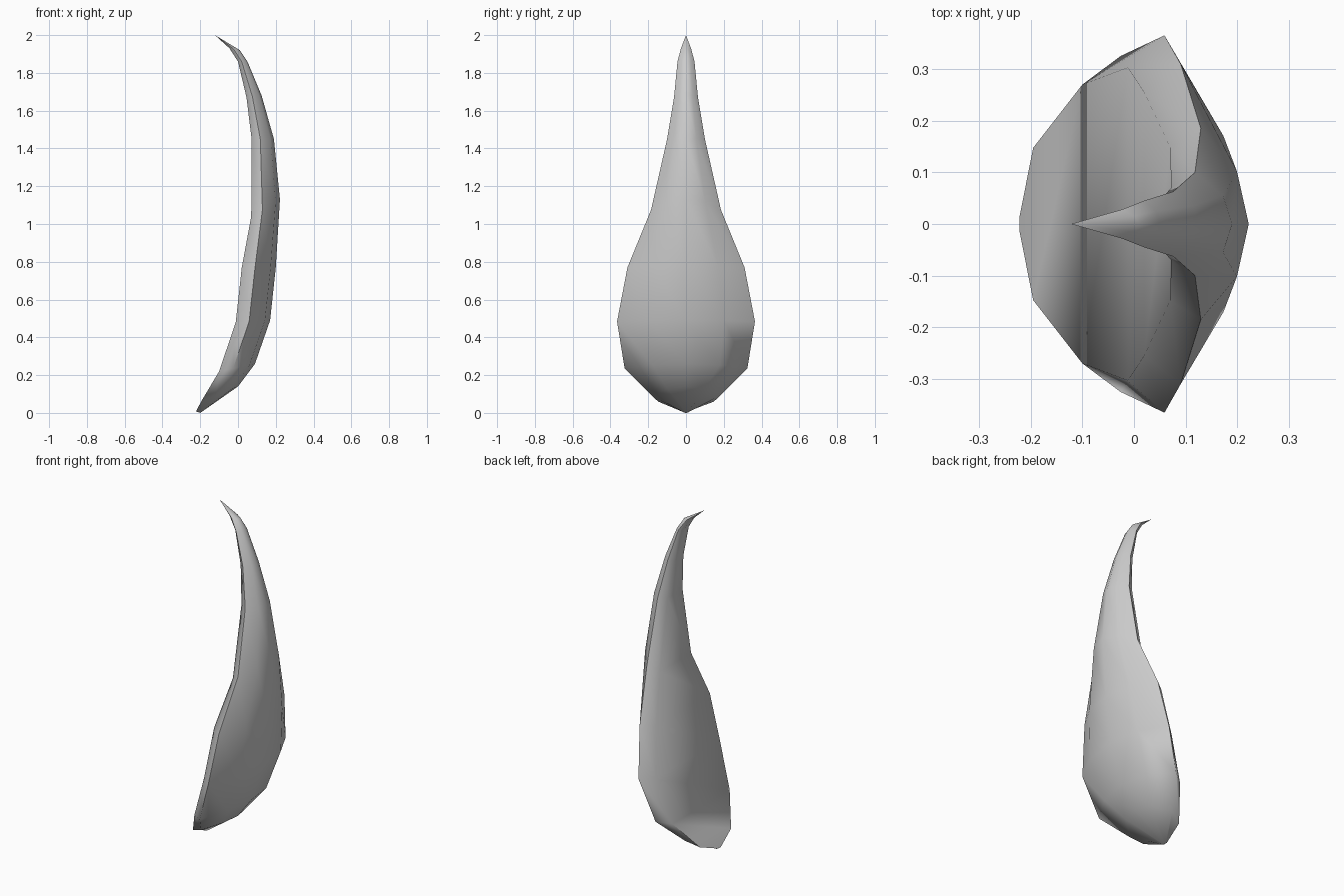
import bpy, bmesh, math

if "Cube" in bpy.data.objects:
    bpy.data.objects.remove(bpy.data.objects["Cube"])

# Cross-sections: front x, front z, back x, back z, half width, front flat share
RINGS = [
    (-0.222, 0.008, -0.20, 0.00, 0.015, 0.80),
    (-0.195, 0.060, 0.00, 0.14, 0.180, 0.82),
    (-0.100, 0.220, 0.09, 0.26, 0.325, 0.83),
    (-0.012, 0.480, 0.17, 0.49, 0.365, 0.83),
    (0.020, 0.770, 0.20, 0.77, 0.310, 0.82),
    (0.070, 1.040, 0.222, 1.13, 0.185, 0.80),
    (0.072, 1.450, 0.19, 1.45, 0.100, 0.70),
    (0.045, 1.670, 0.125, 1.68, 0.063, 0.62),
    (0.000, 1.860, 0.05, 1.86, 0.045, 0.58),
    (-0.045, 1.930, 0.01, 1.92, 0.028, 0.55),
]
TIP = (-0.122, 0, 2.0)

bm = bmesh.new()


def ring(fx, fz, bx, bz, w, flat):
    """Flat-fronted, round-backed section."""
    half = [(0.0, flat), (0.39, 1.0), (0.85, 0.55)]
    section = half + [(1.0, 0.0)] + [(t, -y) for t, y in reversed(half)]
    return [bm.verts.new((fx + (bx - fx) * t, y * w, fz + (bz - fz) * t))
            for t, y in section]


# Skin the sections into one curved blade with a hooked point
loops = [ring(*r) for r in RINGS]
n = len(loops[0])
for a, b in zip(loops, loops[1:]):
    for i in range(n):
        j = (i + 1) % n
        bm.faces.new((a[i], a[j], b[j], b[i]))
bm.faces.new(loops[0])
tip = bm.verts.new(TIP)
for i in range(n):
    bm.faces.new((loops[-1][i], loops[-1][(i + 1) % n], tip))
bmesh.ops.recalc_face_normals(bm, faces=bm.faces)

mesh = bpy.data.meshes.new("curved_petal")
bm.to_mesh(mesh)
bm.free()
petal = bpy.data.objects.new("curved_petal", mesh)
bpy.context.collection.objects.link(petal)
bpy.context.view_layer.objects.active = petal
petal.select_set(True)
bpy.ops.object.shade_smooth_by_angle(angle=math.radians(70))
